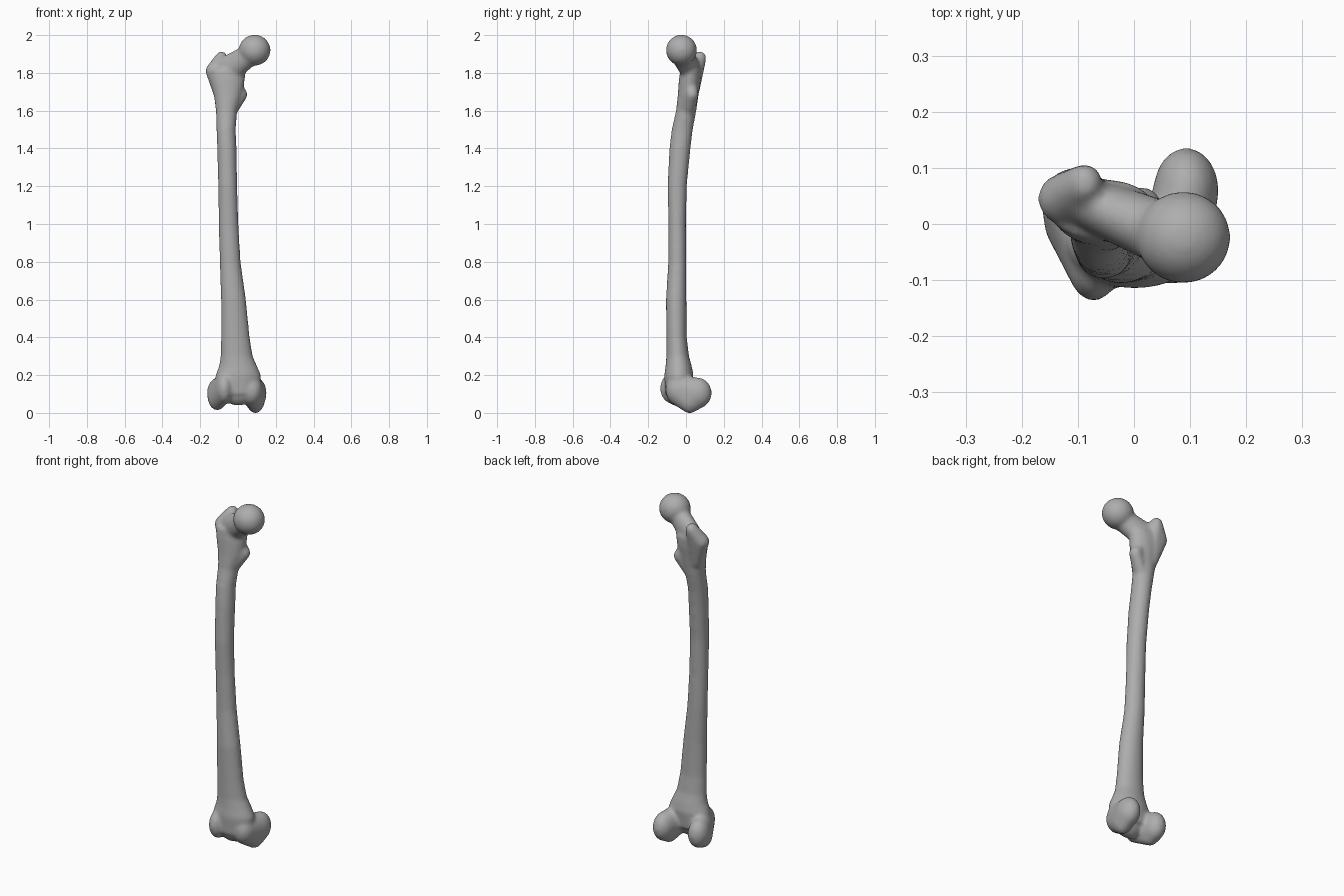
import bpy
import bmesh
import math
from mathutils import Matrix

old = bpy.data.objects.get("Cube")
if old:
    bpy.data.objects.remove(old, do_unlink=True)

bone = bpy.data.materials.new("bone_grey")
bone.use_nodes = True
colour = (0.42, 0.42, 0.42, 1)
bone.diffuse_color = colour
bone.node_tree.nodes["Principled BSDF"].inputs["Base Color"].default_value = colour

whole = bmesh.new()


def merge(part):
    """Add one closed part to the whole bone."""
    bmesh.ops.recalc_face_normals(part, faces=part.faces)
    mesh = bpy.data.meshes.new("part")
    part.to_mesh(mesh)
    part.free()
    whole.from_mesh(mesh)
    bpy.data.meshes.remove(mesh)


def blob(*balls):
    """Convex skin stretched over ellipsoids given as (centre, radii)."""
    part = bmesh.new()
    for centre, radii in balls:
        place = Matrix.Translation(centre) @ Matrix.Diagonal((*radii, 1))
        bmesh.ops.create_icosphere(part, subdivisions=4, radius=1, matrix=place)
    if len(balls) > 1:
        hull = bmesh.ops.convex_hull(part, input=part.verts)
        spare = {e for e in hull["geom_interior"] + hull["geom_unused"]
                 if isinstance(e, bmesh.types.BMVert)}
        bmesh.ops.delete(part, geom=list(spare), context="VERTS")
    merge(part)


def loft(sections, sides=32):
    """Oval rings (z, x min, x max, y min, y max) joined into a closed tube."""
    part = bmesh.new()
    rings = []
    for z, xa, xb, ya, yb in sections:
        ring = []
        for i in range(sides):
            a = math.tau * i / sides
            ring.append(part.verts.new(((xa + xb) / 2 + (xb - xa) / 2 * math.cos(a),
                                        (ya + yb) / 2 + (yb - ya) / 2 * math.sin(a), z)))
        rings.append(ring)
    for low, high in zip(rings, rings[1:]):
        for i in range(sides):
            j = (i + 1) % sides
            part.faces.new((low[i], low[j], high[j], high[i]))
    part.faces.new(rings[0][::-1])
    part.faces.new(rings[-1])
    merge(part)


# Bowed shaft, flaring at both ends
loft([
    (0.10, -0.13, 0.12, -0.11, 0.03),
    (0.20, -0.118, 0.122, -0.115, 0.04),
    (0.25, -0.10, 0.10, -0.108, 0.03),
    (0.30, -0.092, 0.078, -0.104, 0.016),
    (0.40, -0.09, 0.062, -0.104, 0.004),
    (0.60, -0.09, 0.042, -0.106, 0.002),
    (0.80, -0.097, 0.014, -0.094, 0.002),
    (1.00, -0.102, 0.002, -0.093, 0.0),
    (1.20, -0.105, -0.004, -0.098, 0.004),
    (1.40, -0.11, -0.008, -0.088, 0.024),
    (1.50, -0.114, -0.012, -0.076, 0.036),
    (1.60, -0.117, -0.005, -0.053, 0.055),
    (1.68, -0.128, 0.02, -0.044, 0.066),
    (1.76, -0.146, 0.036, -0.038, 0.078),
    (1.82, -0.15, 0.04, -0.03, 0.08),
])

# Ball head and thick neck
blob(((0.088, -0.024, 1.92), (0.084, 0.082, 0.082)))
blob(((0.05, -0.016, 1.885), (0.05, 0.058, 0.062)),
     ((-0.06, 0.03, 1.81), (0.06, 0.046, 0.082)))

# Large outer knob and small inner knob near the top
blob(((-0.125, 0.045, 1.81), (0.047, 0.045, 0.045)),
     ((-0.088, 0.072, 1.88), (0.032, 0.036, 0.034)),
     ((-0.09, 0.03, 1.68), (0.035, 0.035, 0.04)))
blob(((0.016, 0.032, 1.685), (0.034, 0.034, 0.036)),
     ((-0.03, 0.02, 1.75), (0.04, 0.04, 0.04)),
     ((-0.04, 0.005, 1.59), (0.03, 0.04, 0.03)))

# Inner and outer rounded lobes at the lower end
blob(((0.093, 0.06, 0.105), (0.058, 0.076, 0.082)),
     ((0.092, 0.02, 0.075), (0.05, 0.06, 0.077)),
     ((0.07, -0.045, 0.12), (0.06, 0.062, 0.08)))
blob(((-0.108, 0.035, 0.105), (0.056, 0.065, 0.08)),
     ((-0.11, 0.0, 0.085), (0.05, 0.05, 0.072)),
     ((-0.072, -0.075, 0.13), (0.045, 0.062, 0.08)))
# Bridge between the lobes, leaving a notch behind and below
blob(((0.0, -0.045, 0.13), (0.09, 0.062, 0.092)))

# Fuse the parts into one smooth bone
mesh = bpy.data.meshes.new("thigh_bone")
whole.to_mesh(mesh)
whole.free()
mesh.materials.append(bone)
thigh_bone = bpy.data.objects.new("thigh_bone", mesh)
bpy.context.collection.objects.link(thigh_bone)
remesh = thigh_bone.modifiers.new("fuse", "REMESH")
remesh.mode = "VOXEL"
remesh.voxel_size = 0.009
remesh.use_smooth_shade = True
soften = thigh_bone.modifiers.new("soften", "SMOOTH")
soften.factor = 0.5
soften.iterations = 10
